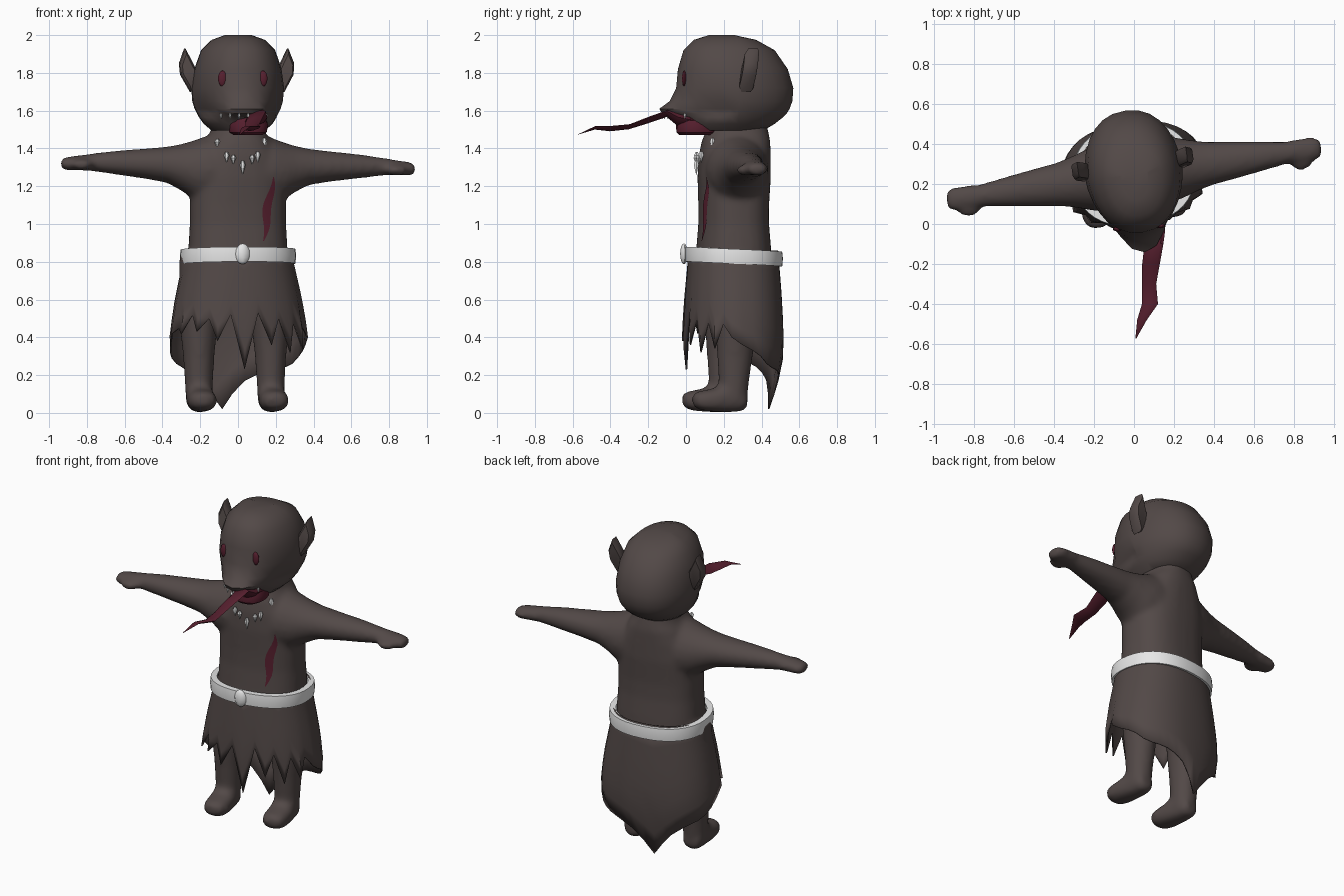
import bpy, bmesh, math
from math import sin, cos, pi, radians
from mathutils import Vector as V, Matrix
from mathutils.bvhtree import BVHTree

if "Cube" in bpy.data.objects:
    bpy.data.objects.remove(bpy.data.objects["Cube"])


def material(name, rgb):
    m = bpy.data.materials.new(name)
    m.use_nodes = True
    m.diffuse_color = (*rgb, 1)
    m.node_tree.nodes["Principled BSDF"].inputs["Base Color"].default_value = (*rgb, 1)
    return m


brown = material("dark brown", (0.085, 0.066, 0.063))
red = material("dark red", (0.095, 0.014, 0.028))
white = material("bone white", (0.8, 0.8, 0.8))
parts = []
MID = 0.25  # depth of the body axis


def finish(name, bm, mat):
    bmesh.ops.recalc_face_normals(bm, faces=bm.faces)
    me = bpy.data.meshes.new(name)
    bm.to_mesh(me)
    bm.free()
    me.materials.append(mat)
    ob = bpy.data.objects.new(name, me)
    bpy.context.scene.collection.objects.link(ob)
    parts.append(ob)
    return ob


def power(v, e):
    return math.copysign(abs(v) ** (2 / e), v)


def oval(c, u, v, n=20, e=2):
    """Closed superellipse around c with half axes u and v."""
    c, u, v = V(c), V(u), V(v)
    return [c + u * power(cos(t), e) + v * power(sin(t), e)
            for t in (2 * pi * i / n for i in range(n))]


def loft(name, rings, mat, caps=True, around=True, loop=False):
    bm = bmesh.new()
    rows = [[bm.verts.new(p) for p in r] for r in rings]
    n = len(rows[0])
    pairs = list(zip(rows, rows[1:])) + ([(rows[-1], rows[0])] if loop else [])
    for a, b in pairs:
        for i in range(n if around else n - 1):
            j = (i + 1) % n
            bm.faces.new((a[i], a[j], b[j], b[i]))
    if caps:
        bm.faces.new(rows[0])
        bm.faces.new(rows[-1])
    return finish(name, bm, mat)


def ball(name, c, size, mat, n=12):
    bm = bmesh.new()
    bmesh.ops.create_uvsphere(bm, u_segments=n, v_segments=8, radius=1,
                              matrix=Matrix.Translation(c) @ Matrix.Diagonal((*size, 1)))
    return finish(name, bm, mat)


def fang(name, c, r, length):
    """Cone hanging down from c."""
    return loft(name, [oval(V(c) - V((0, 0, length * k)), (r * s, 0, 0), (0, r * s, 0), 6)
                       for k, s in ((0, 0.5), (0.3, 1), (1, 0.05))], white)


def select(obs):
    bpy.ops.object.select_all(action="DESELECT")
    for ob in obs:
        ob.select_set(True)
    bpy.context.view_layer.objects.active = obs[0]


# Torso: half width, front and back at each height
limbs = [loft("body", [oval((0, (f + b) / 2, z), (w, 0, 0), (0, (b - f) / 2, 0), 28, 2.5)
                       for z, w, f, b in ((0.78, .265, .05, .45), (0.88, .262, .06, .445),
                                          (1.0, .255, .07, .435), (1.1, .255, .07, .435),
                                          (1.25, .25, .065, .445), (1.36, .22, .07, .445),
                                          (1.44, .175, .085, .445), (1.49, .14, .105, .435),
                                          (1.56, .12, .14, .42))], brown)]

# Arms, thumbs, legs and feet flow into the torso
for s in (1, -1):
    lift = -0.015 * s
    limbs.append(loft("arm", [oval((s * x, MID, z + lift * x), (0, d, 0), (0, 0, h), 20)
                              for x, z, h, d in ((.1, 1.275, .2, .17), (.18, 1.285, .175, .165),
                                                 (.24, 1.283, .155, .15), (.3, 1.295, .125, .13),
                                                 (.38, 1.308, .096, .11), (.5, 1.312, .08, .095),
                                                 (.65, 1.315, .064, .074), (.78, 1.315, .047, .055),
                                                 (.86, 1.31, .039, .062), (.92, 1.305, .037, .058),
                                                 (.948, 1.305, .022, .04))], brown))
    limbs.append(ball("thumb", (s * .84, MID - .055, 1.3 + lift), (.06, .045, .03), brown))
    cx = s * .192 - .02
    limbs.append(loft("leg", [oval((cx, y, z), (w, 0, 0), (0, d, 0), 20)
                              for z, y, w, d in ((.84, .25, .1, .12), (.5, .24, .105, .115),
                                                 (.3, .235, .083, .095), (.18, .23, .076, .082),
                                                 (.06, .225, .07, .075))], brown))
    limbs.append(loft("foot", [oval((cx, y, (lo + hi) / 2), (w, 0, 0), (0, 0, (hi - lo) / 2), 20, 2.4)
                               for y, w, lo, hi in ((.3, .04, .03, .1), (.275, .062, .008, .14),
                                                    (.2, .072, .002, .17), (.12, .077, .006, .13),
                                                    (.06, .075, .012, .118), (.025, .06, .025, .11),
                                                    (.008, .03, .045, .095))], brown))
body = limbs[0]
parts = [body]
select(limbs)
bpy.ops.object.join()
skin = body.modifiers.new("merge", "REMESH")
skin.mode = "VOXEL"
skin.voxel_size = 0.016
skin.use_smooth_shade = True
soft = body.modifiers.new("soften", "SMOOTH")
soft.iterations = 8

# Head: a stack of rings whose front is drawn out to a pointed snout
head_rings = []
for z, w, f, b, p in ((2.0, .07, .12, .25, 1), (1.975, .14, .04, .37, 1), (1.92, .195, -.015, .47, 1),
                      (1.82, .23, -.045, .54, 1.1), (1.72, .245, -.055, .57, 1.25),
                      (1.65, .24, -.09, .565, 1.8), (1.61, .228, -.145, .55, 2.6),
                      (1.585, .215, -.13, .535, 2.5), (1.565, .205, -.045, .515, 1.3),
                      (1.53, .18, -.02, .47, 1), (1.495, .14, .01, .41, 1)):
    ring = []
    for i in range(28):
        t = 2 * pi * i / 28
        c = cos(t)
        y = MID - (MID - f) * c ** p if c > 0 else MID - (b - MID) * c
        ring.append((w * power(sin(t), 2.3), y, z))
    head_rings.append(ring)
loft("head", head_rings, brown)
loft("jaw", [oval((0.025, 0.05, z), (w, 0, 0), (0, d, 0), 14, 2.4)
             for z, w, d in ((1.47, .075, .09), (1.485, .1, .105), (1.525, .108, .108),
                             (1.57, .09, .09))], red)

# Pointed ears
outline = [(.22, 1.72), (.25, 1.7), (.3, 1.79), (.305, 1.85), (.275, 1.93), (.245, 1.87), (.22, 1.82)]
middle = V((.265, 0, 1.81))
for s, side in ((1, "left"), (-1, "right")):
    rings = []
    for y, k in ((.26, .75), (.275, 1), (.325, 1), (.335, .85)):
        pts = [middle + (V((x, 0, z)) - middle) * k for x, z in outline]
        rings.append([(s * p.x, y + 0.15 * (p.z - 1.81), p.z) for p in pts])
    loft(side + "_ear", rings, brown)

# Skirt: hem height every ten degrees, ragged in front, one long point behind
front_hem = [.42, .45, .42, .52, .43, .5, .38, .52, .23, .53, .36, .5, .32, .48, .34, .47, .4]
back_hem = [.36, .33, .3, .26, .24, .23, .22, .2, .17, .1, .02,
            .1, .17, .21, .24, .26, .29, .32, .36]
hem = front_hem + back_hem
flare = ((.86, .28, .235), (.6, .335, .254), (.42, .362, .262), (.28, .36, .258), (0, .25, .2))


def spread(z):
    for (z1, w1, d1), (z0, w0, d0) in zip(flare, flare[1:]):
        if z >= z0:
            k = (z - z0) / (z1 - z0)
            return w0 + (w1 - w0) * k, d0 + (d1 - d0) * k


rows = []
for k in range(7):
    row = []
    for i, low in enumerate(hem):
        t = radians(-80 + 10 * i)
        z = .86 + (low - .86) * k / 6
        w, d = spread(z)
        pleat = 1 + (.025 * k / 6 * (-1) ** i if i < len(front_hem) else 0)
        row.append((w * pleat * power(sin(t), 2.3), MID - d * pleat * power(cos(t), 2.3), z))
    rows.append(row)
skirt = loft("skirt", rows, brown, caps=False)
skirt.modifiers.new("cloth", "SOLIDIFY").thickness = 0.008

# Belt with an oval buckle
belt = []
for i in range(40):
    t = 2 * pi * i / 40
    x, y = power(sin(t), 2.3), -power(cos(t), 2.3)
    z = .83 + .013 * cos(t)
    belt.append([(x * (.307 - o), MID + y * (.26 - o), z + h)
                 for o, h in ((.04, -.038), (.004, -.042), (0, 0), (.004, .036), (.04, .036))])
loft("belt", belt, white, caps=False, loop=True)
ball("buckle", (-.012, -.012, .842), (.038, .02, .055), white, 8)

# The whole figure is turned slightly towards its left
turn = Matrix.Translation((0, MID, 0)) @ Matrix.Rotation(radians(8), 4, "Z") @ Matrix.Translation((0, -MID, 0))
for ob in parts:
    ob.data.transform(turn)

bpy.context.view_layer.update()
graph = bpy.context.evaluated_depsgraph_get()
trees = {name: BVHTree.FromObject(bpy.data.objects[name], graph) for name in ("body", "head")}


def surface(x, z, name):
    """Foremost point of the named part at x, z."""
    return trees[name].ray_cast(V((x, -2, z)), V((0, 1, 0)))[0]


# Eyes
for x, side in ((.132, "left"), (-.082, "right")):
    ball(side + "_eye", surface(x, 1.77, "head"), (.024, .012, .042), red)

# Scar across the chest
scar = []
for i in range(11):
    k = i / 10
    z, x, w = 0.91 + .34 * k, .135 + .05 * k + .008 * sin(9 * k), .002 + .021 * sin(pi * k)
    scar.append([surface(x + o * w, z, "body") - V((0, .007, 0)) for o in (-1, 0, 1)])
loft("scar", scar, red, caps=False, around=False)

# Necklace of fangs and the upper teeth
for x, z, size in ((-.11, 1.45, .05), (-.06, 1.38, .055), (-.025, 1.365, .05), (.025, 1.335, .075),
                   (.075, 1.365, .05), (.105, 1.385, .06), (.14, 1.455, .06)):
    fang("necklace_fang", surface(x, z, "body") - V((0, .017, 0)), .015, size)
for i in range(6):
    x = -.09 + .048 * i
    fang("tooth", surface(x, 1.59, "head") + V((0, .004, -.005)), .008, .03)

# Long wavy tongue
loft("tongue", [oval((x, y, z), (w, 0, .25 * w), (0, .004, t), 8)
                for x, y, z, w, t in ((.09, .06, 1.53, .06, .02), (.095, -.04, 1.55, .06, .03),
                                      (.1, -.1, 1.585, .047, .014), (.085, -.2, 1.55, .044, .014),
                                      (.075, -.3, 1.515, .036, .01), (.08, -.4, 1.505, .04, .01),
                                      (.04, -.48, 1.51, .024, .008), (.01, -.57, 1.475, .003, .002))], red)

# Smooth shading with sharp creases
select(parts)
bpy.ops.object.shade_smooth_by_angle(angle=radians(40))
